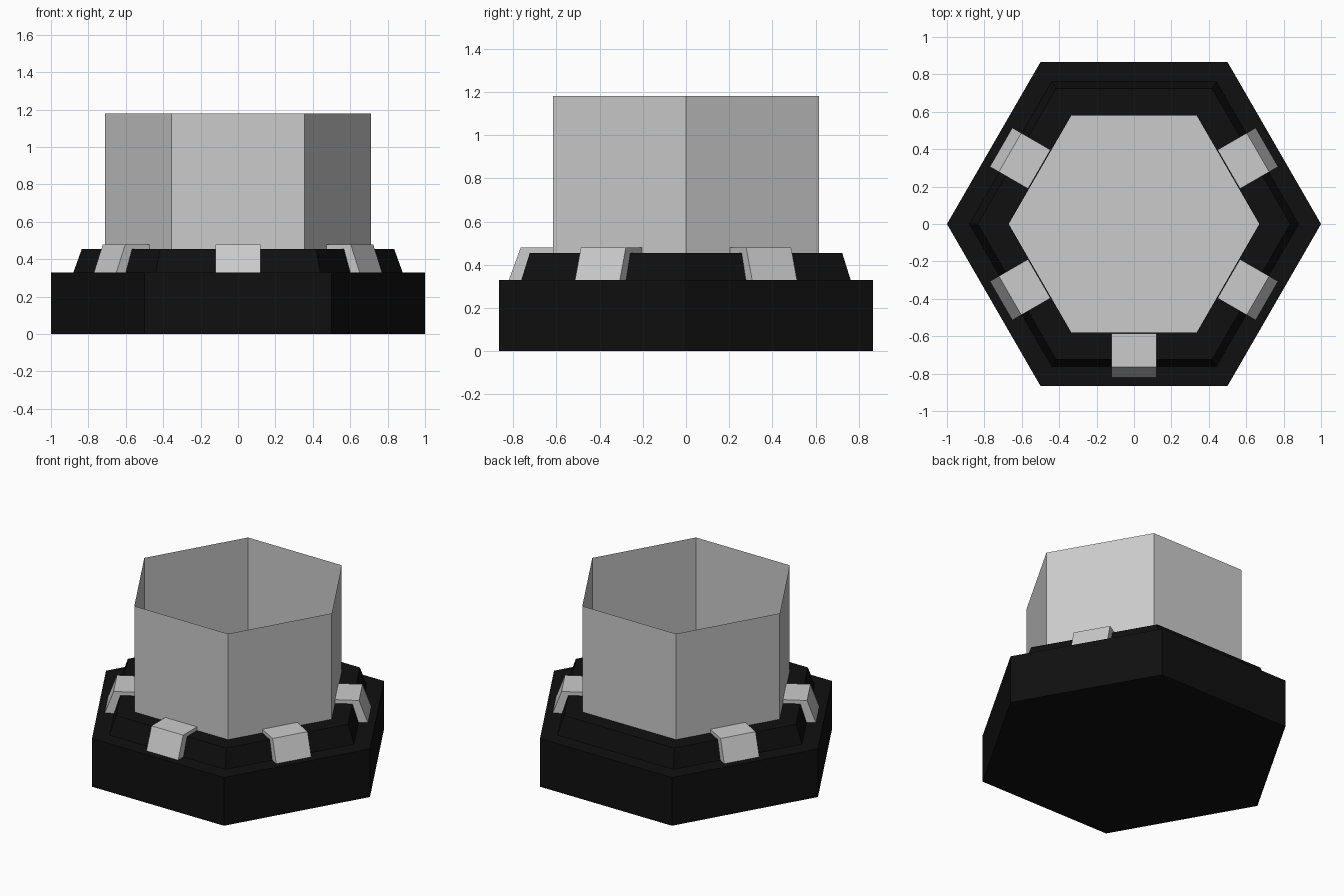
import bpy, bmesh
from math import cos, sin, radians, pi

if "Cube" in bpy.data.objects:
    bpy.data.objects.remove(bpy.data.objects["Cube"])

black = bpy.data.materials.new("black")
black.diffuse_color = (0.005, 0.005, 0.005, 1)
black.use_nodes = True
black.node_tree.nodes["Principled BSDF"].inputs["Base Color"].default_value = black.diffuse_color


def make_object(name, bm, mat=None, recalc=True):
    if recalc:
        bmesh.ops.recalc_face_normals(bm, faces=bm.faces)
    mesh = bpy.data.meshes.new(name)
    bm.to_mesh(mesh)
    bm.free()
    obj = bpy.data.objects.new(name, mesh)
    bpy.context.collection.objects.link(obj)
    if mat:
        mesh.materials.append(mat)
    return obj


def hex_loft(name, profile, mat=None, bottom=False, top=False, closed=False):
    """Sweep a (radius, z) profile round a hexagon with corners on +-x."""
    bm = bmesh.new()
    rings = [[bm.verts.new((r * cos(i * pi / 3), r * sin(i * pi / 3), z))
              for i in range(6)] for r, z in profile]
    pairs = list(zip(rings, rings[1:]))
    if closed:
        pairs.append((rings[-1], rings[0]))
    for a, b in pairs:
        for i in range(6):
            j = (i + 1) % 6
            bm.faces.new((a[i], a[j], b[j], b[i]))
    if bottom:
        bm.faces.new(rings[0][::-1])
    if top:
        bm.faces.new(rings[-1])
    return make_object(name, bm, mat)


def clip(name, angle):
    """Bracket gripping the collar, facing outward along angle."""
    profile = [(0.585, 0.44), (0.585, 0.48), (0.765, 0.48),
               (0.82, 0.33), (0.75, 0.33), (0.715, 0.44)]
    c, s = cos(radians(angle)), sin(radians(angle))
    bm = bmesh.new()
    sides = [[bm.verts.new((d * c - t * s, d * s + t * c, z))
              for d, z in profile] for t in (-0.12, 0.12)]
    n = len(profile)
    for i in range(n):
        j = (i + 1) % n
        bm.faces.new((sides[0][i], sides[0][j], sides[1][j], sides[1][i]))
    for side in sides:
        bm.faces.new(side)
    return make_object(name, bm)


# Black plinth and the sloped collar on top of it
hex_loft("base", [(1, 0), (1, 0.33)], black, bottom=True, top=True)
hex_loft("collar", [(0.88, 0.33), (0.835, 0.455), (0.67, 0.455), (0.67, 0.33)],
         black, closed=True)

# Open thin-walled hexagonal cup with a floor inside the collar
hex_loft("cup", [(0.71, 0.42), (0.71, 1.18)], bottom=True)

# Clips on every side except the back
for k, angle in enumerate((30, 150, 210, 270, 330)):
    clip(f"clip_{k + 1}", angle)
